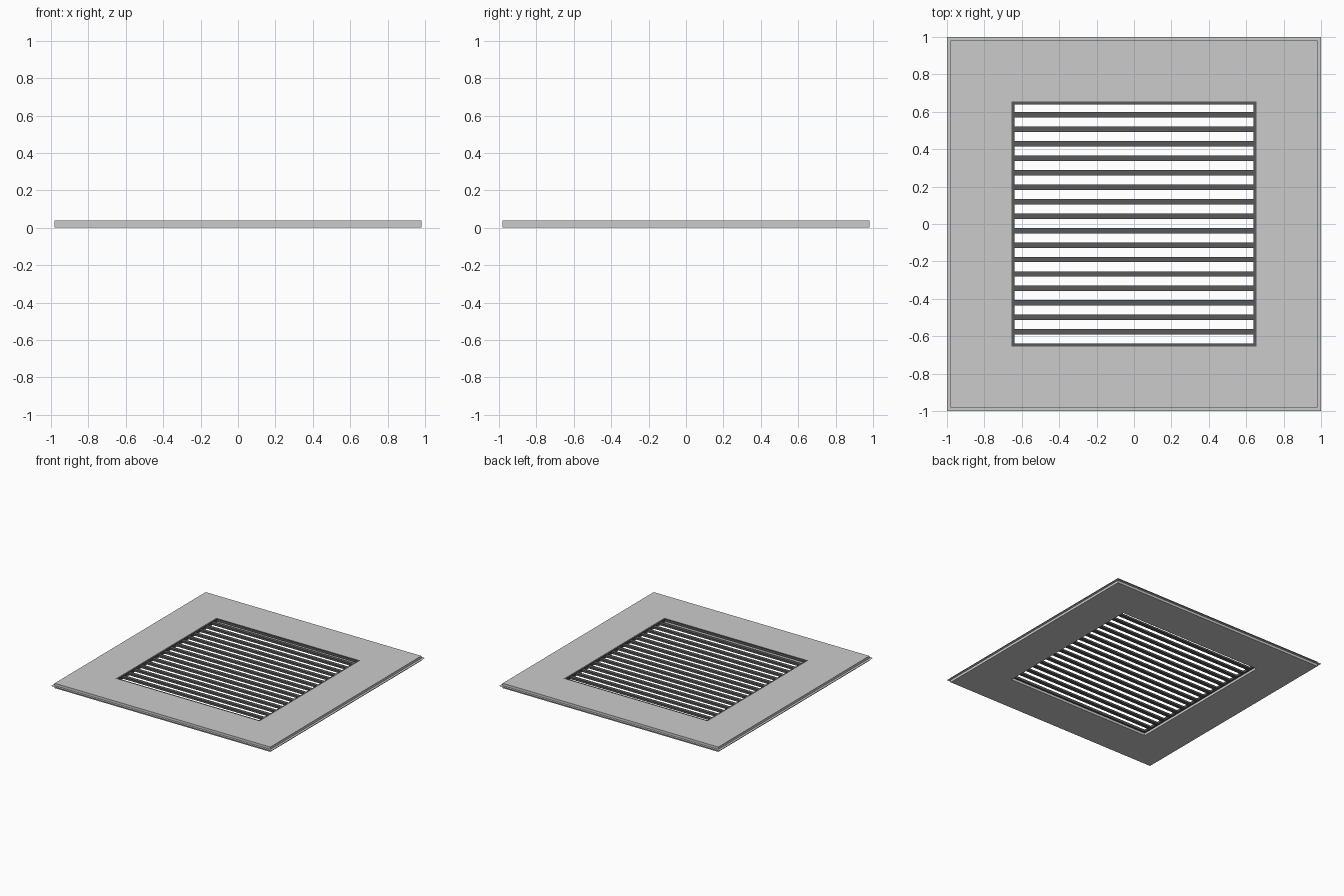
import bpy, bmesh

if "Cube" in bpy.data.objects:
    bpy.data.objects.remove(bpy.data.objects["Cube"])

dark = bpy.data.materials.new("dark_metal")
dark.diffuse_color = (0.1, 0.1, 0.1, 1)
dark.use_nodes = True
dark.node_tree.nodes["Principled BSDF"].inputs["Base Color"].default_value = dark.diffuse_color


def finish(name, bm, mat=None):
    bmesh.ops.recalc_face_normals(bm, faces=bm.faces)
    mesh = bpy.data.meshes.new(name)
    bm.to_mesh(mesh)
    bm.free()
    ob = bpy.data.objects.new(name, mesh)
    bpy.context.collection.objects.link(ob)
    if mat:
        mesh.materials.append(mat)
    return ob


def square_frame(name, outer, inner, z0, z1, mat=None):
    """Square ring; a single sheet when z0 == z1."""
    bm = bmesh.new()

    def loop(r, z):
        return [bm.verts.new((sx * r, sy * r, z))
                for sx, sy in ((-1, -1), (1, -1), (1, 1), (-1, 1))]

    loops = [loop(outer, z0), loop(inner, z0)]
    if z1 > z0:
        loops += [loop(inner, z1), loop(outer, z1)]
        loops.append(loops[0])
    for a, b in zip(loops, loops[1:]):
        for i in range(4):
            j = (i + 1) % 4
            bm.faces.new((a[i], a[j], b[j], b[i]))
    return finish(name, bm, mat)


def box(name, centre, size, mat):
    bm = bmesh.new()
    bmesh.ops.create_cube(bm, size=1)
    bmesh.ops.scale(bm, vec=size, verts=bm.verts)
    bmesh.ops.translate(bm, vec=centre, verts=bm.verts)
    return finish(name, bm, mat)


# Square panel with opening, and its thin edge lip at mid height
square_frame("panel", 0.98, 0.655, 0, 0.04)
square_frame("edge_lip", 1.0, 0.98, 0.02, 0.02)

# Grille frame set into the upper part of the opening
square_frame("grille_frame", 0.655, 0.64, 0.02, 0.04, dark)

# Row of flat slats
for i in range(16):
    y = 0.583 - i * 0.0773
    box(f"slat_{i + 1}", (0, y, 0.029), (1.285, 0.029, 0.016), dark)
